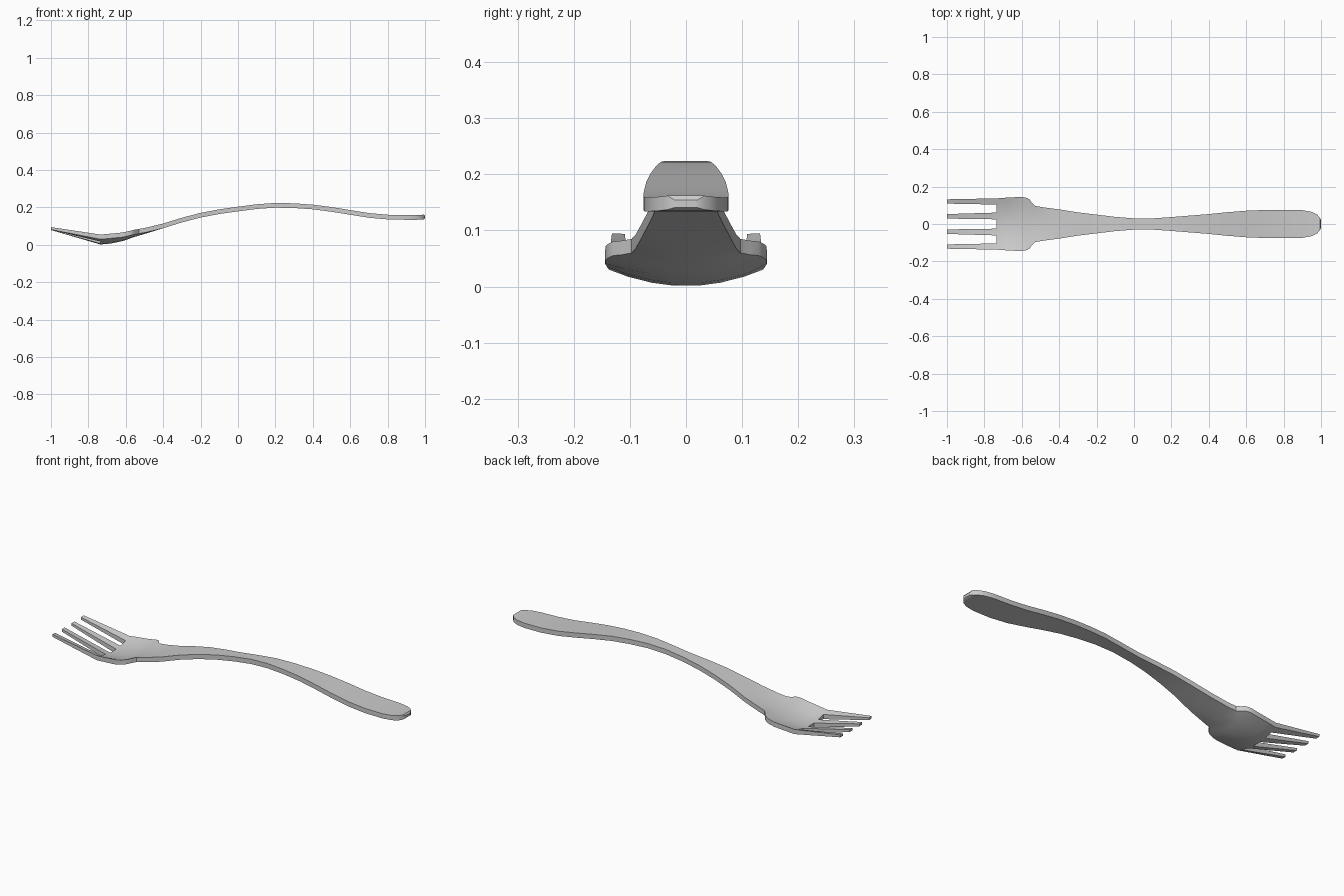
import bpy, bmesh

# Stations along the fork: x, half width, height of underside on the centre line
STATIONS = [
    (-0.735, 0.137, 0.001), (-0.68, 0.141, 0.006), (-0.62, 0.144, 0.019),
    (-0.59, 0.143, 0.029), (-0.573, 0.139, 0.035), (-0.557, 0.130, 0.041),
    (-0.546, 0.114, 0.044), (-0.53, 0.097, 0.049), (-0.49, 0.090, 0.061),
    (-0.40, 0.078, 0.089), (-0.30, 0.062, 0.120), (-0.20, 0.050, 0.146),
    (-0.10, 0.038, 0.165), (0.0, 0.030, 0.179), (0.10, 0.030, 0.192),
    (0.20, 0.037, 0.199), (0.30, 0.045, 0.197), (0.40, 0.053, 0.190),
    (0.50, 0.063, 0.177), (0.60, 0.071, 0.161), (0.70, 0.075, 0.145),
    (0.80, 0.076, 0.136), (0.90, 0.074, 0.134), (0.95, 0.065, 0.134),
    (0.98, 0.050, 0.135), (0.994, 0.033, 0.137), (1.0, 0.020, 0.141)]

# Columns across the bowl, placed at the edges of the four tines
BASE_Y = [-0.137, -0.104, -0.061, -0.025, 0.025, 0.061, 0.104, 0.137]
TIP_Y = [-0.132, -0.109, -0.053, -0.029, 0.029, 0.053, 0.109, 0.132]


def dish(x):
    """Rise of the bowl's edge above its centre line."""
    return 0.029 * min(1.0, max(0.0, (-0.44 - x) / 0.24))


bm = bmesh.new()

# Handle and bowl underside
rows = []
for x, w, z in STATIONS:
    rows.append([bm.verts.new((x, y / 0.137 * w, z + dish(x) * (y / 0.137) ** 2))
                 for y in BASE_Y])
for a, b in zip(rows, rows[1:]):
    for i in range(7):
        bm.faces.new((a[i], b[i], b[i + 1], a[i + 1]))

# Four tapering tines
tips = [bm.verts.new((-1.0, y, 0.079 + 0.003 * (y / 0.137) ** 2)) for y in TIP_Y]
for i in (0, 2, 4, 6):
    bm.faces.new((tips[i], rows[0][i], rows[0][i + 1], tips[i + 1]))

# Thickness, thinner at the tine tips and at the rounded handle end
result = bmesh.ops.extrude_face_region(bm, geom=bm.faces[:], use_keep_orig=True)
for v in result["geom"]:
    if isinstance(v, bmesh.types.BMVert):
        v.co.z += 0.013 if abs(v.co.x) > 0.999 else 0.025
bmesh.ops.recalc_face_normals(bm, faces=bm.faces[:])

mesh = bpy.data.meshes.new("fork")
bm.to_mesh(mesh)
bm.free()
fork = bpy.data.objects.new("fork", mesh)
bpy.context.collection.objects.link(fork)
bpy.context.view_layer.objects.active = fork
fork.select_set(True)
bpy.ops.object.shade_smooth_by_angle(angle=0.52)
